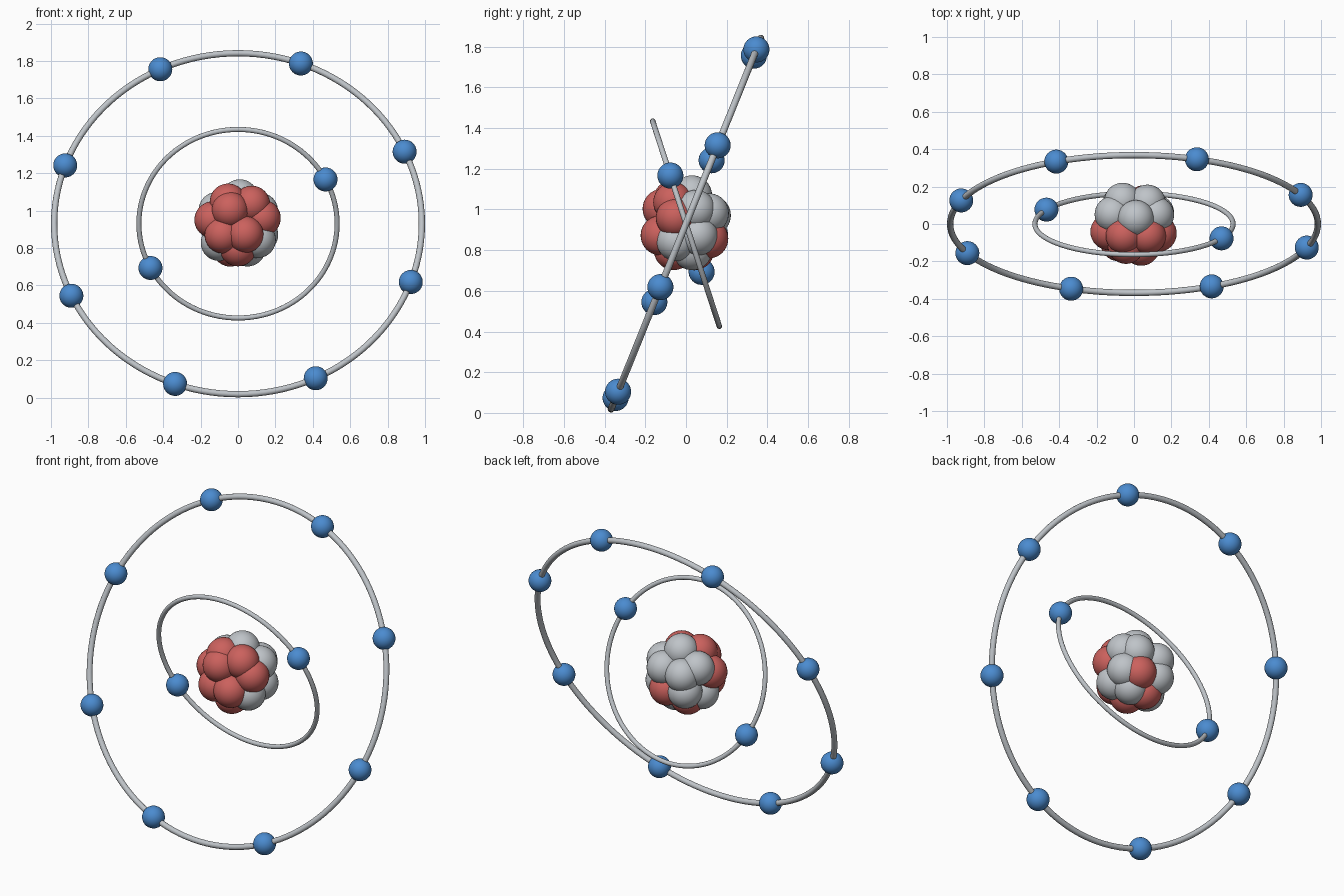
import bpy
from math import cos, sin, radians, tau
from mathutils import Matrix, Vector

cube = bpy.data.objects.get("Cube")
if cube:
    bpy.data.objects.remove(cube, do_unlink=True)

CENTRE = Vector((0, 0, 0.93))


def material(name, rgb):
    mat = bpy.data.materials.new(name)
    mat.use_nodes = True
    colour = (*rgb, 1)
    mat.diffuse_color = colour
    bsdf = next(n for n in mat.node_tree.nodes if n.type == 'BSDF_PRINCIPLED')
    bsdf.inputs["Base Color"].default_value = colour
    return mat


red = material("soft red", (0.60, 0.12, 0.11))
grey = material("light grey", (0.52, 0.55, 0.58))
blue = material("blue", (0.07, 0.26, 0.63))


def finish(name, mat):
    obj = bpy.context.object
    obj.name = name
    obj.data.materials.append(mat)
    bpy.ops.object.shade_smooth()


def ball(name, offset, radius, mat):
    bpy.ops.mesh.primitive_uv_sphere_add(
        segments=32, ring_count=20, radius=radius, location=CENTRE + offset)
    finish(name, mat)


def orbit(name, radius, tube, tilt, count, start):
    """Tilted ring with evenly spaced electrons on it."""
    turn = Matrix.Rotation(radians(tilt), 3, 'X')
    bpy.ops.mesh.primitive_torus_add(
        major_radius=radius, minor_radius=tube, major_segments=128,
        minor_segments=16, location=CENTRE, rotation=(radians(tilt), 0, 0))
    finish(name + "_ring", grey)
    for i in range(count):
        a = radians(start) + tau * i / count
        spot = turn @ Vector((radius * cos(a), radius * sin(a), 0))
        ball(f"{name}_electron_{i + 1}", spot, 0.064, blue)


# Electron shells
orbit("outer_orbit", 0.983, 0.0167, 68, 8, 25)
orbit("inner_orbit", 0.53, 0.0135, 108, 2, 28)

# Nucleus: directions of each packed ball from the centre
protons = [
    (-4, -11, 7), (7, -6, 10), (-5, -6, 11), (13, -5, 3), (-13, -4, 2),
    (4, -13, -6), (-8, -10, -6), (0, -6, -13), (6, 12, -8), (-4, 4, -13)]
neutrons = [
    (1, 3, 14), (-6, 12, 4), (7, 11, 5), (-11, 5, 7), (12, 5, 7),
    (12, 6, -6), (11, -5, -9), (-10, -1, -10), (-7, 11, -6), (5, 3, -13)]
for name, mat, spots in (("proton", red, protons), ("neutron", grey, neutrons)):
    for i, spot in enumerate(spots):
        ball(f"{name}_{i + 1}", Vector(spot).normalized() * 0.143, 0.098, mat)
